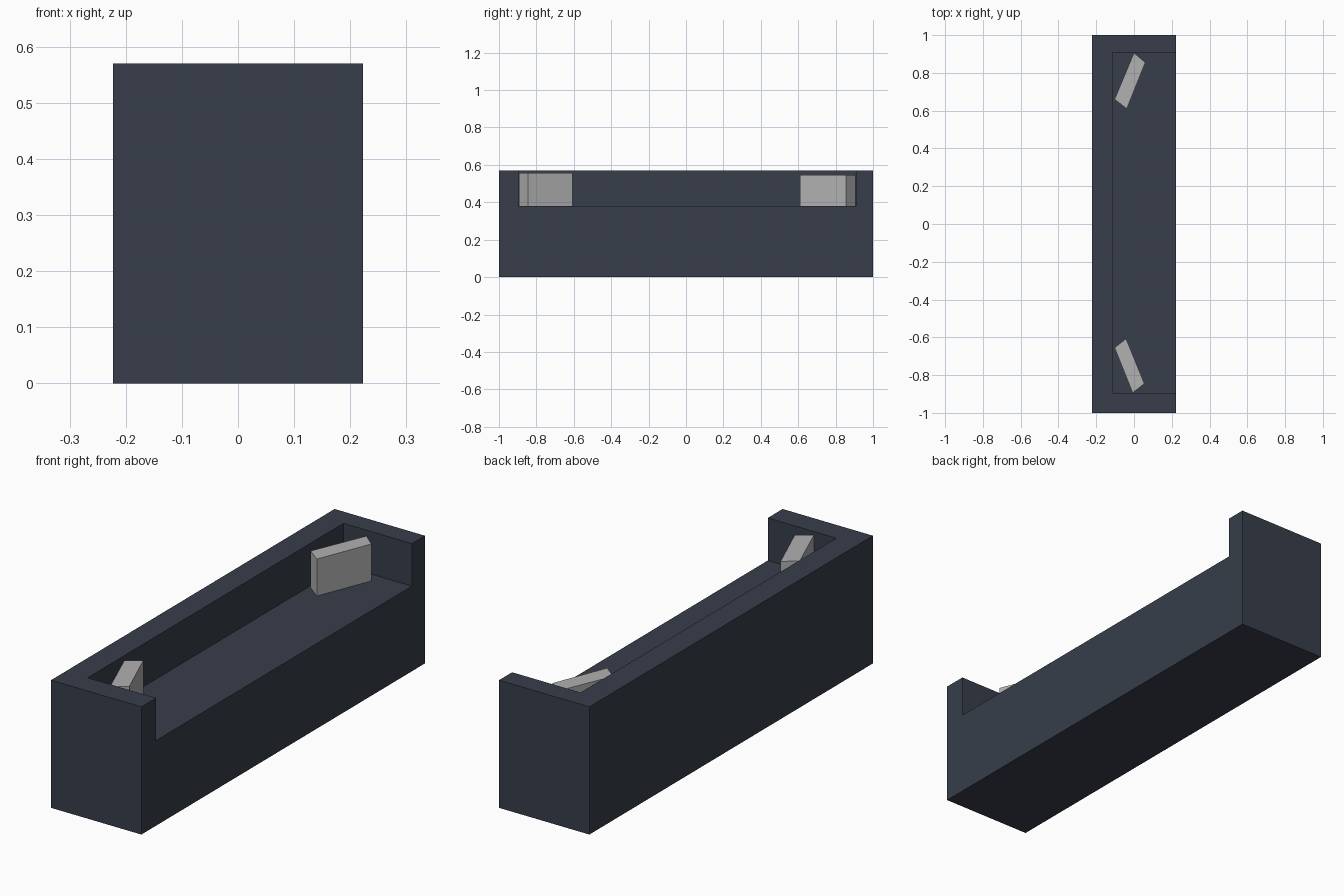
import bpy, bmesh

if "Cube" in bpy.data.objects:
    bpy.data.objects.remove(bpy.data.objects["Cube"])


def material(name, rgb):
    m = bpy.data.materials.new(name)
    m.diffuse_color = (*rgb, 1)
    m.use_nodes = True
    m.node_tree.nodes["Principled BSDF"].inputs["Base Color"].default_value = m.diffuse_color
    return m


def prism(name, outline, z0, z1, mat):
    """Extrude a counter-clockwise plan outline from z0 up to z1."""
    bm = bmesh.new()
    face = bm.faces.new([bm.verts.new((x, y, z0)) for x, y in outline])
    top = bmesh.ops.extrude_face_region(bm, geom=[face], use_keep_orig=True)["geom"]
    bmesh.ops.translate(bm, vec=(0, 0, z1 - z0),
                        verts=[v for v in top if isinstance(v, bmesh.types.BMVert)])
    bmesh.ops.recalc_face_normals(bm, faces=bm.faces)
    mesh = bpy.data.meshes.new(name)
    bm.to_mesh(mesh)
    bm.free()
    mesh.materials.append(mat)
    ob = bpy.data.objects.new(name, mesh)
    bpy.context.collection.objects.link(ob)
    return ob


def rect(x0, x1, y0, y1):
    return [(x0, y0), (x1, y0), (x1, y1), (x0, y1)]


slate = material("dark slate", (0.038, 0.048, 0.069))
grey = material("light grey", (0.44, 0.44, 0.44))

# Sofa body: block with the seat recess cut out, open towards +x
body = prism("sofa_body", rect(-0.223, 0.223, -1, 1), 0, 0.57, slate)
cutter = prism("seat_cutter", rect(-0.115, 0.4, -0.896, 0.908), 0.38, 0.8, slate)
cutter.hide_render = True
cut = body.modifiers.new("seat recess", "BOOLEAN")
cut.operation, cut.solver, cut.object = "DIFFERENCE", "EXACT", cutter
bpy.context.view_layer.objects.active = body
bpy.ops.object.modifier_apply(modifier=cut.name)
bpy.data.objects.remove(cutter)

# Upright cushions leaning across the two corners
prism("front_cushion", [(-0.103, -0.655), (-0.007, -0.894), (0.055, -0.845), (-0.042, -0.607)],
      0.38, 0.557, grey)
prism("back_cushion", [(-0.103, 0.66), (-0.038, 0.61), (0.06, 0.855), (0.0, 0.906)],
      0.38, 0.545, grey)
